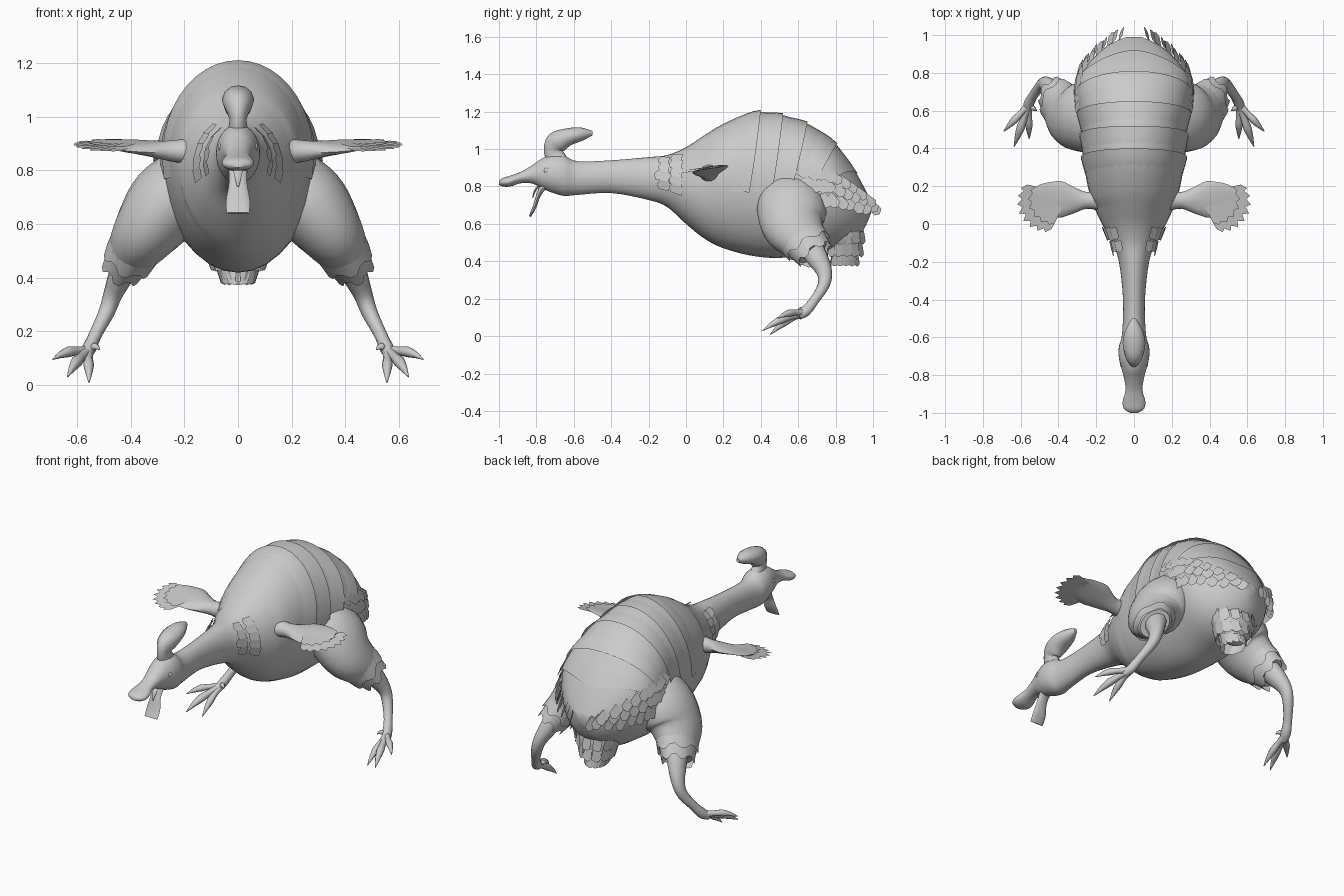
import bpy, math, random
from mathutils import Vector as V

if "Cube" in bpy.data.objects:
    bpy.data.objects.remove(bpy.data.objects["Cube"])

random.seed(3)
grey = bpy.data.materials.new("plain grey")
grey.diffuse_color = (0.6, 0.6, 0.6, 1)
grey.use_nodes = True
grey.node_tree.nodes["Principled BSDF"].inputs["Base Color"].default_value = grey.diffuse_color


def make(name, verts, faces, mirror=False, smooth=True):
    me = bpy.data.meshes.new(name)
    me.from_pydata([tuple(v) for v in verts], [], faces)
    me.materials.append(grey)
    ob = bpy.data.objects.new(name, me)
    bpy.context.collection.objects.link(ob)
    if mirror:
        ob.modifiers.new("mirror", 'MIRROR').use_mirror_merge = False
    bpy.ops.object.select_all(action='DESELECT')
    ob.select_set(True)
    bpy.context.view_layer.objects.active = ob
    if smooth:
        bpy.ops.object.mode_set(mode='EDIT')
        bpy.ops.mesh.select_all(action='SELECT')
        bpy.ops.mesh.normals_make_consistent(inside=False)
        bpy.ops.object.mode_set(mode='OBJECT')
        bpy.ops.object.shade_smooth_by_angle(angle=math.radians(50))
    return ob


def spline(rows, n):
    """Smooth rows of numbers by Catmull-Rom steps."""
    out = []
    for i in range(len(rows) - 1):
        p = [rows[max(i - 1, 0)], rows[i], rows[i + 1], rows[min(i + 2, len(rows) - 1)]]
        for k in range(n):
            t = k / n
            out.append([0.5 * (2 * b + (c - a) * t + (2 * a - 5 * b + 4 * c - d) * t * t
                               + (3 * b - a - 3 * c + d) * t ** 3) for a, b, c, d in zip(*p)])
    return out + [list(rows[-1])]


def skin(name, rings, mirror=False, cap=True, closed=True):
    n = len(rings[0])
    verts = [v for r in rings for v in r]
    faces = [(i * n + j, i * n + (j + 1) % n, (i + 1) * n + (j + 1) % n, (i + 1) * n + j)
             for i in range(len(rings) - 1) for j in range(n if closed else n - 1)]
    if cap:
        faces += [tuple(range(n))[::-1], tuple(range(len(verts) - n, len(verts)))]
    return make(name, verts, faces, mirror)


def tube(name, rows, side, n=12, steps=3, mirror=False):
    """Rows of x, y, z, radius along the side axis, radius across it."""
    rows = spline(rows, steps)
    rings = []
    for i, (x, y, z, ra, rb) in enumerate(rows):
        t = V(rows[min(i + 1, len(rows) - 1)][:3]) - V(rows[max(i - 1, 0)][:3])
        s = V(side)
        s = (s - t * s.dot(t) / t.length_squared).normalized()
        u = t.cross(s).normalized()
        rings.append([V((x, y, z)) + s * ra * math.cos(2 * math.pi * k / n)
                      + u * rb * math.sin(2 * math.pi * k / n) for k in range(n)])
    return skin(name, rings, mirror)


def feathers(name, items, mirror=True):
    """Flat pointed plates from base, direction, normal, length, width."""
    verts, faces = [], []
    for base, d, nrm, L, w in items:
        d = V(d).normalized()
        s = V(nrm).cross(d).normalized() * w / 2
        b = V(base)
        k = len(verts)
        verts += [b - s, b - s * 1.1 + d * L * .8, b - s * .2 + d * L,
                  b + s * .9 + d * L * .85, b + s]
        faces.append((k + 4, k + 3, k + 2, k + 1, k))
    return make(name, verts, faces, mirror, smooth=False)


# Body, neck, head and upper beak: y, top, bottom, half width
profile = [
    (-1.0, .83, .81, .02), (-.98, .845, .80, .052), (-.94, .858, .80, .06),
    (-.88, .88, .818, .045), (-.82, .915, .815, .052), (-.77, .95, .79, .065),
    (-.71, .97, .765, .08), (-.65, .965, .75, .08), (-.58, .935, .755, .063),
    (-.4, .94, .765, .058), (-.2, .957, .728, .08), (-.1, .968, .69, .115),
    (0, 1.01, .60, .17), (.1, 1.075, .52, .215), (.2, 1.135, .47, .245),
    (.35, 1.195, .43, .27), (.5, 1.185, .418, .28), (.65, 1.135, .44, .30),
    (.78, 1.05, .46, .285), (.88, .92, .50, .215), (.95, .80, .57, .13),
    (.99, .715, .66, .04)]
dense = spline(profile, 4)


def surf(y, a, grow=0.0):
    """Point on the body at y, angle a from the top."""
    y = max(-1, min(.99, y))
    for p, q in zip(dense, dense[1:]):
        if q[0] >= y:
            break
    t = (y - p[0]) / (q[0] - p[0])
    top, bot, w = (p[k] + (q[k] - p[k]) * t for k in (1, 2, 3))
    zc = (top + bot) / 2 + (.03 if y > .1 else 0)
    h = (top - zc if math.cos(a) > 0 else zc - bot) + grow
    return V(((w + grow) * math.sin(a), y, zc + h * math.cos(a)))


N = 32
skin("body", [[surf(r[0], 2 * math.pi * k / N) for k in range(N)] for r in dense])

# Overlapping plumage bands on the back
for i, (yc, k) in enumerate([(.40, .02), (.52, .02), (.65, .03), (.81, .05), (.92, .07)]):
    angles = [math.radians(-100 + 200 * j / 24) for j in range(25)]
    skin(f"back_band_{i + 1}",
         [[surf(yc - k * a * a - .12 * (1 - t), a, -.004 + .016 * t) for a in angles]
          for t in (0, .33, .67, 1)], cap=False, closed=False)

# Lower beak, hanging open
tube("lower_beak", [(0, -.70, .83, .04, .03), (0, -.76, .80, .035, .02), (0, -.79, .75, .034, .012),
                    (0, -.81, .69, .044, .01), (0, -.835, .64, .043, .006)], (1, 0, 0))
# Tongue
tube("tongue", [(0, -.75, .82, .02, .008), (0, -.80, .79, .016, .006),
                (0, -.82, .74, .004, .003)], (1, 0, 0), 8)
# Crest on the head
tube("crest", [(0, -.69, .94, .04, .055), (0, -.71, .99, .032, .05), (0, -.69, 1.035, .05, .06),
               (0, -.63, 1.065, .06, .047), (0, -.56, 1.08, .045, .036),
               (0, -.50, 1.085, .01, .012)], (1, 0, 0))
# Eyes
tube("eye", [(.055, -.745, .885, .016, .016), (.068, -.745, .885, .015, .015),
             (.074, -.745, .885, .006, .006)], (0, 0, 1), 10, 2, True)

# Thighs
tube("thigh", [(.10, .56, .78, .12, .10), (.18, .56, .745, .165, .14), (.26, .565, .68, .185, .15),
               (.33, .575, .59, .17, .13), (.385, .63, .51, .13, .10),
               (.42, .68, .45, .09, .07)], (0, 1, 0), 20, 4, True)

# Ragged feather cuffs at the thigh ends
M = 24
for i, (A, ra, B, rb) in enumerate([((.36, .60, .55), .125, (.405, .655, .475), .115),
                                    ((.385, .63, .51), .11, (.43, .69, .435), .092)]):
    A, B = V(A), V(B)
    t = (B - A).normalized()
    s = (V((0, 1, 0)) - t * t.y).normalized()
    u = t.cross(s)
    rings = [[], []]
    for k in range(M):
        c, e = math.cos(2 * math.pi * k / M), math.sin(2 * math.pi * k / M)
        rings[0].append(A + s * c * ra * 1.1 + u * e * ra * .85)
        rings[1].append(B + s * c * rb * 1.1 + u * e * rb * .85 + t * (.012 if k % 4 < 2 else -.012))
    skin(f"thigh_cuff_{i + 1}", rings, True, cap=False)

# Shanks
tube("shank", [(.39, .65, .50, .07, .06), (.43, .70, .42, .06, .05), (.465, .74, .34, .042, .036),
               (.49, .735, .27, .032, .03), (.53, .685, .19, .026, .024), (.555, .64, .135, .03, .026),
               (.57, .60, .11, .024, .022)], (0, 1, 0), 12, 3, True)
# Toes with claws, and a short hind toe
root = V((.558, .63, .125))
for name, tip, r in [("outer_toe", (.69, .49, .095), .02), ("middle_toe", (.635, .41, .03), .022),
                     ("inner_toe", (.555, .45, .008), .02), ("hind_toe", (.515, .60, .13), .014)]:
    tip = V(tip)
    rows = []
    for t, k, lift in [(0, 1.1, 0), (.3, .8, .01), (.55, 1, .015), (.72, .75, .012), (.8, .6, .01), (1, .1, 0)]:
        p = root.lerp(tip, t)
        rows.append((p.x, p.y, p.z + lift, r * k, r * k))
    tube(name, rows, (0, 0, 1), 8, 2, True)

# Wing arm, flattening outwards
tube("wing", [(.17, .125, .87, .06, .05), (.25, .125, .872, .045, .04), (.32, .125, .88, .072, .028),
              (.40, .13, .89, .10, .018), (.48, .145, .90, .075, .008),
              (.54, .15, .905, .04, .003)], (0, 1, .2), 12, 3, True)
# Wing feathers in a fan
fan = []
for layer, (n, cut) in enumerate([(8, 1), (6, .72)]):
    for i in range(n):
        t = i / (n - 1)
        a = math.radians(-62 + 76 * t)
        fan.append(((.40 + .02 * t, .10 + .05 * t, .892 + .01 * layer),
                    (math.cos(a), math.sin(a), .04 + .2 * math.sin(a)), (0, -.2, 1),
                    (.12 + .09 * math.sin(math.pi * (.15 + .6 * t))) * cut, .05))
feathers("wing_feathers", fan)

# Collar feathers where the neck meets the body
collar = []
for y, count in [(-.02, 5), (-.09, 4)]:
    for i in range(count):
        a = math.radians(42 + 58 * i / (count - 1))
        p = surf(y, a, .008)
        n = V((math.sin(a), -.3, math.cos(a)))
        collar.append((p, (surf(y - .1, a, .022) - p), n, random.uniform(.06, .09), .05))
feathers("collar_feathers", collar)

# Rump feathers running from the hips to the tail tip
rump = []
for row in range(3):
    for i in range(9):
        t = i / 8
        y = .60 + .35 * t + .015 * row
        a = math.radians(78 + 11 * row - 8 * t)
        p = surf(y, a, .008)
        rump.append((p, (.12 - .3 * t, .8, -.55 - .12 * row), (math.sin(a), .3 + .4 * t, math.cos(a)),
                     random.uniform(.06, .085), .055))
feathers("rump_feathers", rump)

# Vent under the tail, with a feather fringe
tube("vent", [(0, .78, .62, .14, .10), (0, .83, .56, .15, .105), (0, .855, .49, .12, .09),
              (0, .865, .43, .075, .06), (0, .87, .40, .03, .03)], (1, 0, 0), 16, 3)
fringe = []
for level, (z, rx, ry) in enumerate([(.56, .145, .10), (.49, .12, .09), (.44, .08, .065)]):
    for i in range(7):
        a = math.radians(-75 + 165 * i / 6)
        n = V((math.cos(a), math.sin(a), -.2))
        fringe.append(((rx * math.cos(a), .85 + ry * math.sin(a), z),
                       (-.35 * math.cos(a), .2 * math.sin(a), -1), n, .07, .05))
feathers("vent_feathers", fringe)
